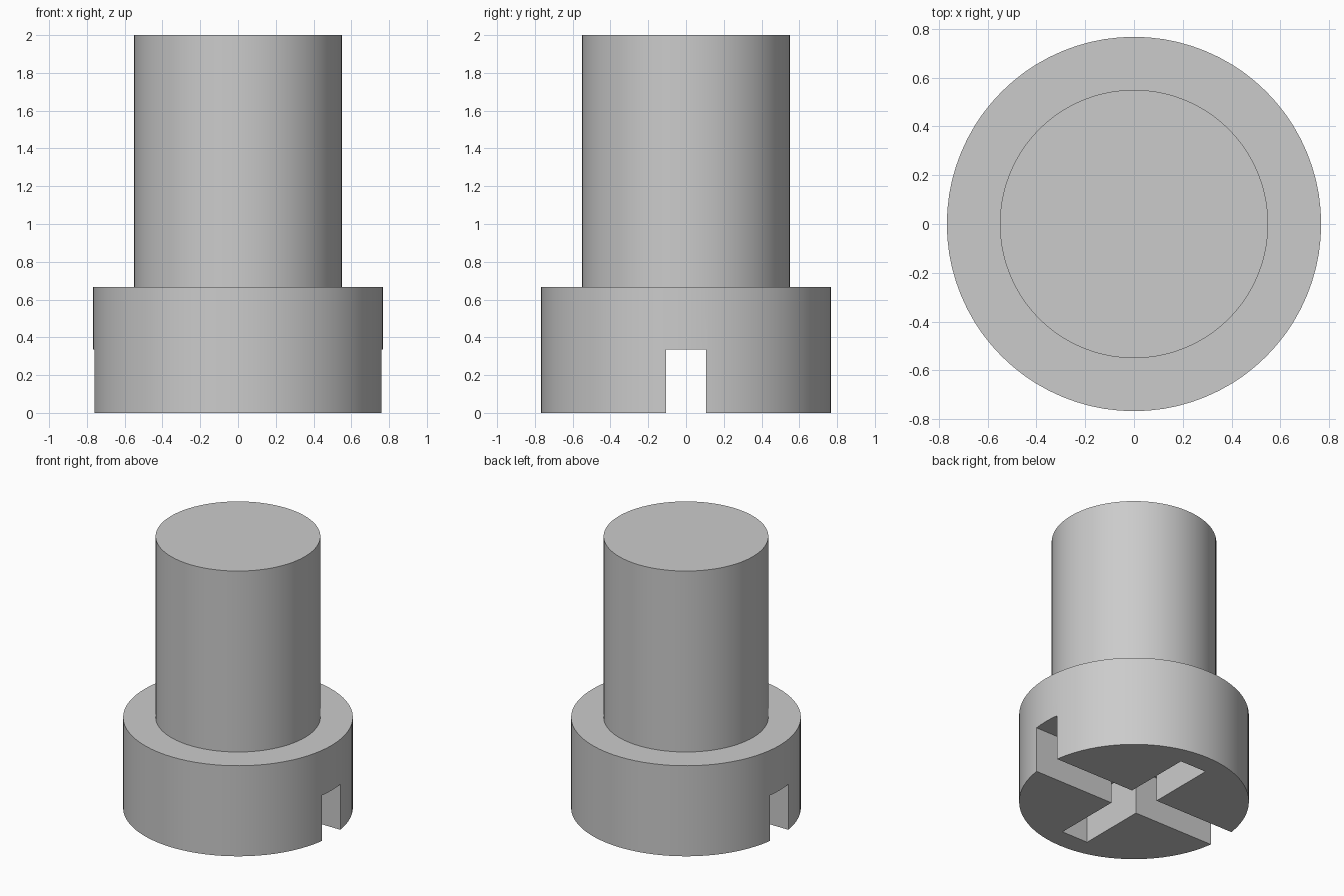
import bpy
import math

cube = bpy.data.objects.get("Cube")
if cube:
    bpy.data.objects.remove(cube, do_unlink=True)

HEAD_R, SHAFT_R = 0.767, 0.55
HEAD_TOP, TOTAL = 0.667, 2.0
SLOT_W, SLOT_D = 0.214, 0.335
SEGMENTS = 80

metal = bpy.data.materials.new("plain grey")
metal.use_nodes = True
grey = (0.6, 0.6, 0.6, 1)
metal.diffuse_color = grey
metal.node_tree.nodes["Principled BSDF"].inputs["Base Color"].default_value = grey


def lathe(name, profile):
    """Spin a radius/height profile into a closed solid with flat caps."""
    verts, faces = [], []
    for radius, z in profile:
        for i in range(SEGMENTS):
            a = math.tau * i / SEGMENTS
            verts.append((radius * math.cos(a), radius * math.sin(a), z))
    for ring in range(len(profile) - 1):
        low, high = ring * SEGMENTS, (ring + 1) * SEGMENTS
        for i in range(SEGMENTS):
            j = (i + 1) % SEGMENTS
            faces.append((low + i, low + j, high + j, high + i))
    faces.append(tuple(reversed(range(SEGMENTS))))
    faces.append(tuple(range(len(verts) - SEGMENTS, len(verts))))
    mesh = bpy.data.meshes.new(name)
    mesh.from_pydata(verts, [], faces)
    obj = bpy.data.objects.new(name, mesh)
    bpy.context.collection.objects.link(obj)
    mesh.materials.append(metal)
    return obj


def cut_slot(target, name, length_x, length_y):
    """Cut a rectangular slot up into the underside."""
    bpy.ops.mesh.primitive_cube_add(size=1)
    cutter = bpy.context.object
    cutter.name = name
    cutter.scale = (length_x, length_y, SLOT_D * 2)
    cutter.hide_render = True
    cutter.data.materials.append(metal)
    mod = target.modifiers.new(name, 'BOOLEAN')
    mod.operation = 'DIFFERENCE'
    mod.solver = 'EXACT'
    mod.object = cutter
    bpy.context.view_layer.objects.active = target
    bpy.ops.object.modifier_apply(modifier=name)
    bpy.data.objects.remove(cutter, do_unlink=True)


# Wide head with a narrower shaft above it
stud = lathe("stepped_stud", [(HEAD_R, 0), (HEAD_R, HEAD_TOP),
                              (SHAFT_R, HEAD_TOP), (SHAFT_R, TOTAL)])

# Cross in the underside: one open slot, one closed at both ends
cut_slot(stud, "open_slot", 2, SLOT_W)
cut_slot(stud, "closed_slot", SLOT_W, 1.23)

# Smooth round walls with crisp edges
bpy.ops.object.select_all(action='DESELECT')
stud.select_set(True)
bpy.context.view_layer.objects.active = stud
bpy.ops.object.shade_smooth_by_angle(angle=math.radians(30))
